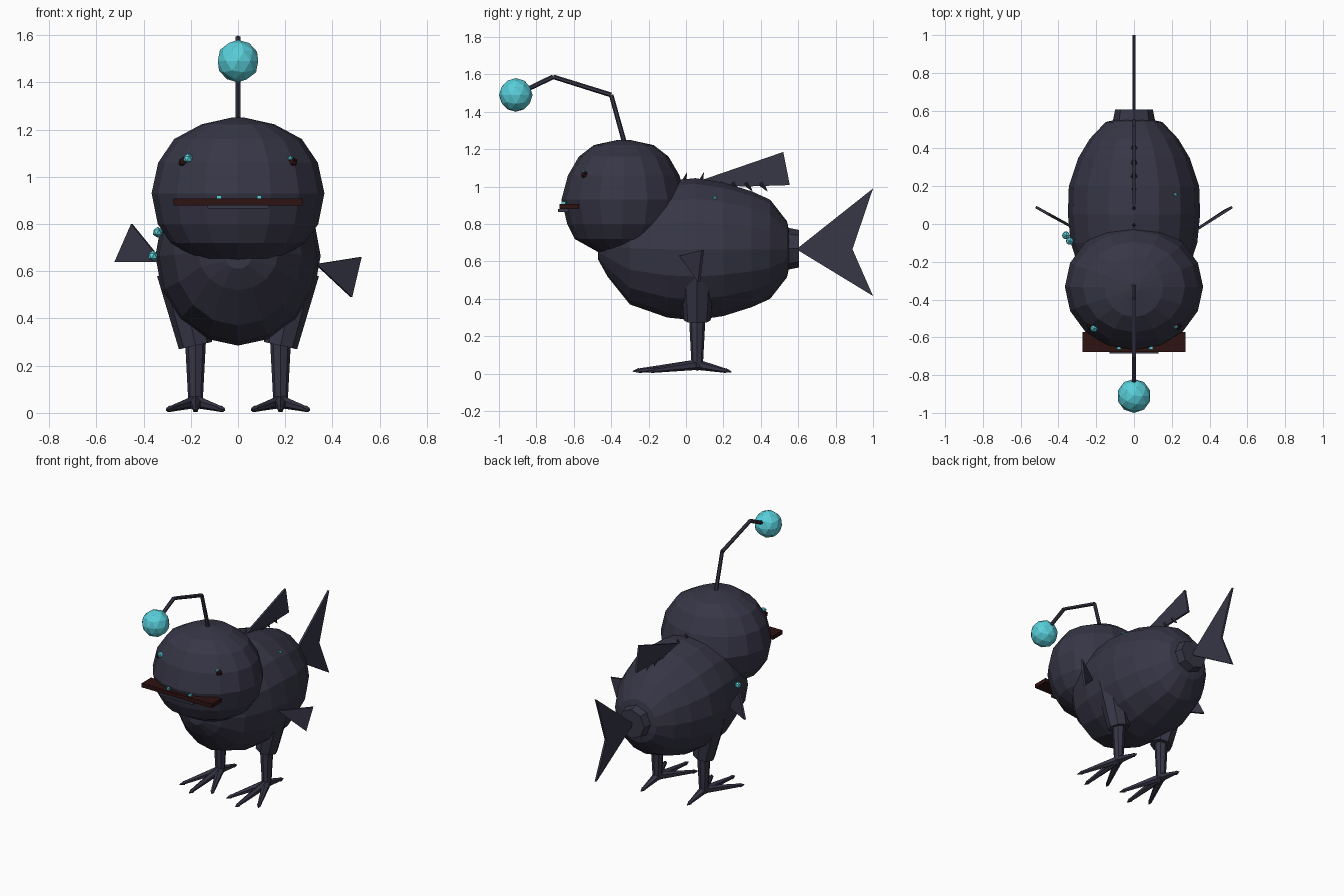
import bpy, bmesh, math
from mathutils import Vector, Matrix

cube = bpy.data.objects.get("Cube")
if cube:
    bpy.data.objects.remove(cube, do_unlink=True)


def material(name, rgb):
    m = bpy.data.materials.new(name)
    m.use_nodes = True
    m.diffuse_color = (*rgb, 1)
    bsdf = m.node_tree.nodes["Principled BSDF"]
    bsdf.inputs["Base Color"].default_value = (*rgb, 1)
    bsdf.inputs["Roughness"].default_value = 0.8
    return m


SKIN = material("dark slate skin", (0.038, 0.037, 0.062))
GLOW = material("glowing cyan", (0.1, 0.62, 0.7))
RED = material("dark red", (0.028, 0.006, 0.006))


def finish(name, bm, mat):
    bmesh.ops.recalc_face_normals(bm, faces=bm.faces)
    mesh = bpy.data.meshes.new(name)
    bm.to_mesh(mesh)
    bm.free()
    mesh.materials.append(mat)
    ob = bpy.data.objects.new(name, mesh)
    bpy.context.collection.objects.link(ob)
    return ob


def loft(name, rings, place, mat, sides=16):
    """Closed skin through elliptical rings: (position, centre, rx, r)."""
    bm = bmesh.new()
    loops = []
    for pos, mid, rx, r in rings:
        loops.append([bm.verts.new(place(pos, rx * math.cos(a), mid + r * math.sin(a)))
                      for a in (math.tau * i / sides for i in range(sides))])
    for a, b in zip(loops, loops[1:]):
        for i in range(sides):
            j = (i + 1) % sides
            bm.faces.new((a[i], a[j], b[j], b[i]))
    bm.faces.new(loops[0])
    bm.faces.new(loops[-1])
    return finish(name, bm, mat)


def rod(name, start, end, r1, r2, mat=SKIN, sides=8):
    a, b = Vector(start), Vector(end)
    d = b - a
    turn = Matrix.Translation((a + b) / 2) @ d.to_track_quat("Z", "Y").to_matrix().to_4x4()
    bm = bmesh.new()
    bmesh.ops.create_cone(bm, cap_ends=True, segments=sides, radius1=r1,
                          radius2=r2, depth=d.length, matrix=turn)
    return finish(name, bm, mat)


def ball(name, centre, r, mat, detail=2):
    bm = bmesh.new()
    bmesh.ops.create_icosphere(bm, subdivisions=detail, radius=r,
                               matrix=Matrix.Translation(centre))
    return finish(name, bm, mat)


def box(name, centre, size, mat):
    bm = bmesh.new()
    bmesh.ops.create_cube(bm, size=1, matrix=Matrix.LocRotScale(Vector(centre), None, Vector(size)))
    return finish(name, bm, mat)


def sheet(name, points, thick=0.014):
    bm = bmesh.new()
    bm.faces.new([bm.verts.new(p) for p in points])
    ob = finish(name, bm, SKIN)
    mod = ob.modifiers.new("thickness", "SOLIDIFY")
    mod.thickness, mod.offset = thick, 0
    return ob


# Body, lofted front to back, and head, lofted bottom to top
loft("body", [(-.47, .67, .06, .06), (-.42, .68, .17, .16), (-.3, .67, .27, .3),
              (-.1, .665, .335, .365), (.05, .665, .35, .38), (.2, .665, .345, .357),
              (.35, .665, .295, .31), (.45, .665, .235, .265), (.54, .665, .15, .15),
              (.56, .665, .06, .06)], lambda p, x, c: (x, p, c), SKIN)
loft("head", [(.625, -.34, .06, .05), (.65, -.34, .17, .13), (.72, -.345, .285, .25),
              (.8, -.335, .34, .3), (.93, -.333, .366, .333), (1.06, -.333, .338, .298),
              (1.16, -.333, .27, .24), (1.222, -.333, .155, .16), (1.25, -.333, .03, .03)],
     lambda p, x, c: (x, c, p), SKIN)

# Mouth, lower lip and two small teeth
box("mouth", (0, -.625, .893), (.545, .105, .028), RED)
box("lower_lip", (0, -.62, .873), (.26, .13, .016), SKIN)
for x in (-.08, .09):
    box("tooth", (x, -.655, .913), (.02, .02, .014), GLOW)

# Eyes with bright glints
for s in (-1, 1):
    ball("eye", (s * .232, -.54, 1.062), .022, RED, 1)
ball("right_eye_glint", (-.212, -.553, 1.077), .022, GLOW, 1)
ball("left_eye_glint", (.222, -.545, 1.078), .012, GLOW, 1)

# Bent lure stalk with a glowing ball
stalk = [(0, -.325, 1.22), (0, -.4, 1.49), (0, -.71, 1.587), (0, -.88, 1.505)]
for a, b in zip(stalk, stalk[1:]):
    rod("lure_stalk", a, b, .013, .012, sides=6)
ball("lure_ball", (0, -.91, 1.49), .09, GLOW)

# Tail stub, tail fin and back fin with small spines
rod("tail_stub", (0, .48, .668), (0, .605, .668), .125, .1)
sheet("tail_fin", [(0, .59, .665), (0, 1, .99), (0, .89, .665), (0, 1, .415)])
sheet("back_fin", [(0, .07, 1.03), (0, .52, 1.185), (0, .555, 1.008), (0, .3, 1.0)])
for y, z in ((-.01, 1.03), (.08, 1.03)):
    rod("back_spine", (0, y, z), (0, y + .015, z + .045), .012, .001, sides=4)
for y in (.2, .27, .34, .42):
    rod("fin_spine", (0, y - .02, 1.02), (0, y + .015, .975), .018, .001, sides=4)

# Side fins
sheet("left_side_fin", [(.33, -.03, .63), (.52, .09, .66), (.48, .07, .49)])
sheet("right_side_fin", [(-.32, -.02, .64), (-.52, .09, .64), (-.45, .05, .8)])

# Glowing spots
ball("upper_glow_spot", (-.34, -.09, .765), .023, GLOW, 1)
ball("lower_glow_spot", (-.36, -.06, .665), .023, GLOW, 1)
ball("back_glow_spot", (.22, .155, .94), .012, GLOW, 1)

# Legs, toes and claws
for side, s in (("left", 1), ("right", -1)):
    x, y = s * .18, .06
    rod(side + "_thigh", (s * .25, y, .6), (x, y, .285), .095, .072)
    rod(side + "_shin", (x, y, .3), (x, y, .035), .044, .03)
    ball(side + "_ankle", (x, y, .048), .034, SKIN, 1)
    for dx, ty in ((-.11, -.18), (0, -.25), (.11, -.18), (0, .21)):
        tip = Vector((x + dx, ty, .016))
        ankle = Vector((x, y, .048))
        rod(side + "_toe", ankle, tip, .028, .012, sides=6)
        rod(side + "_claw", tip, tip + (tip - ankle).normalized() * .035, .015, .002, sides=5)
